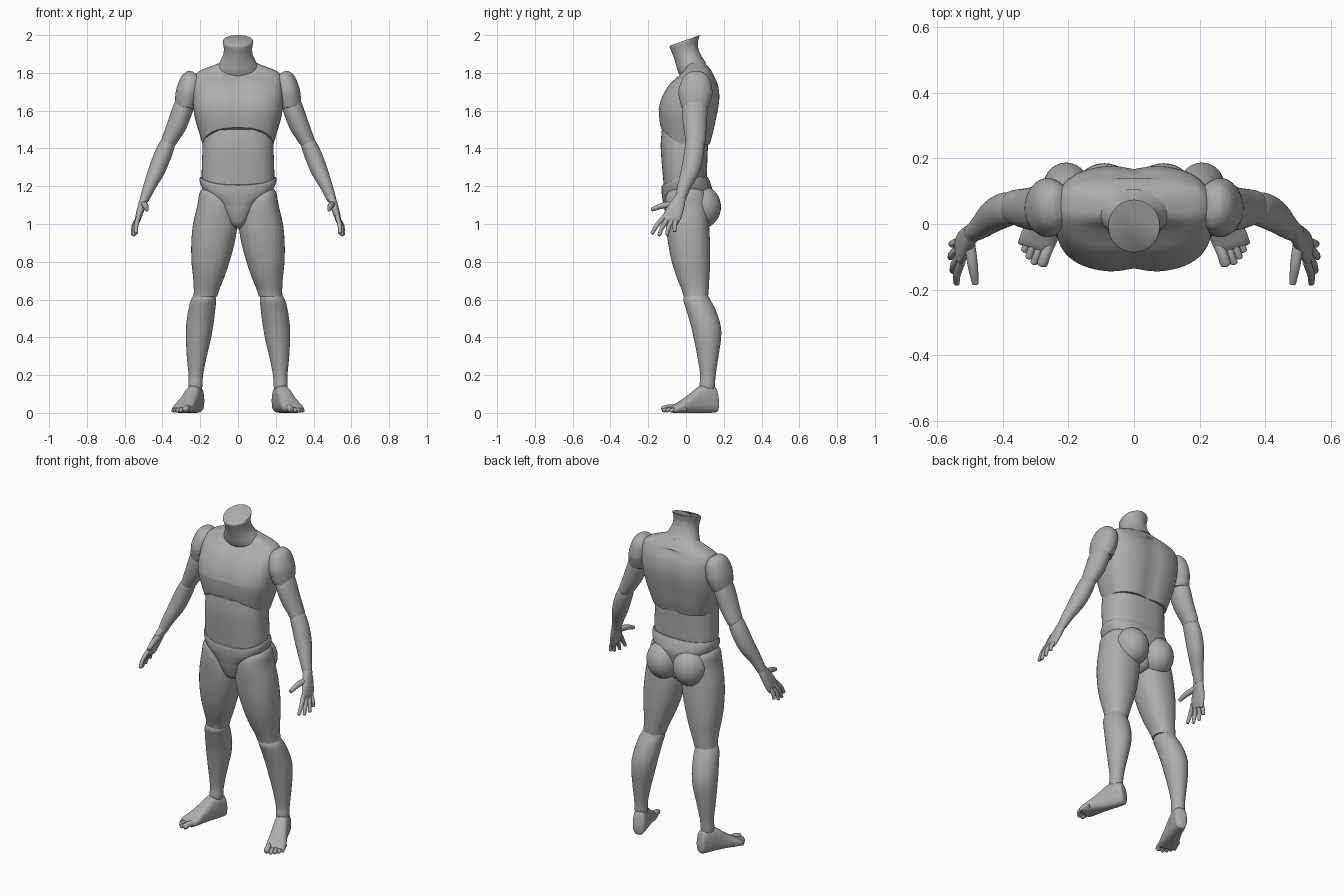
import bpy, bmesh, math
from mathutils import Vector as V

grey = bpy.data.materials.new("mannequin grey")
grey.diffuse_color = (0.42, 0.42, 0.42, 1)


def spline(p, steps):
    """Catmull-Rom through a list of vectors."""
    out = []
    for i in range(len(p) - 1):
        a, b, c, d = p[max(i - 1, 0)], p[i], p[i + 1], p[min(i + 2, len(p) - 1)]
        for k in range(steps):
            t = k / steps
            out.append(0.5 * (2 * b + (c - a) * t + (2 * a - 5 * b + 4 * c - d) * t * t
                              + (3 * b - a - 3 * c + d) * t ** 3))
    return out + [p[-1]]


def skin(name, rings, power=2.0, sides=40, steps=5, mirror=False, shape=None):
    """Loft rings (centre, half axis A, half axis B) into one closed smooth part."""
    rows = zip(*(spline([r[j] for r in rings], steps) for j in range(3)))
    bm = bmesh.new()
    loops = []
    for c, a, b in rows:
        loop = []
        for k in range(sides):
            t = 2 * math.pi * k / sides
            u, w = math.cos(t), math.sin(t)
            u = math.copysign(abs(u) ** (2 / power), u)
            w = math.copysign(abs(w) ** (2 / power), w)
            co = c + a * u + b * w
            loop.append(bm.verts.new(shape(co, u, w) if shape else co))
        loops.append(loop)
    for l0, l1 in zip(loops, loops[1:]):
        for k in range(sides):
            n = (k + 1) % sides
            bm.faces.new((l0[k], l0[n], l1[n], l1[k]))
    bm.faces.new(loops[0])
    bm.faces.new(loops[-1])
    bmesh.ops.recalc_face_normals(bm, faces=bm.faces)
    return finish(name, bm, mirror)


def finish(name, bm, mirror):
    me = bpy.data.meshes.new(name)
    bm.to_mesh(me)
    bm.free()
    me.materials.append(grey)
    ob = bpy.data.objects.new(name, me)
    bpy.context.collection.objects.link(ob)
    bpy.ops.object.select_all(action='DESELECT')
    ob.select_set(True)
    bpy.context.view_layer.objects.active = ob
    bpy.ops.object.shade_smooth_by_angle(angle=math.radians(50))
    if mirror:
        ob.modifiers.new("mirror", 'MIRROR')
    return ob


def level(x0, x1, yf, yb, zf, zb=None):
    """Ring across the body; front and back heights may differ."""
    zb = zf if zb is None else zb
    return (V(((x0 + x1) / 2, (yf + yb) / 2, (zf + zb) / 2)),
            V(((x1 - x0) / 2, 0, 0)), V((0, (yb - yf) / 2, (zb - zf) / 2)))


def tube(points):
    """Rings square to a path of (x, y, z, radius a, radius b)."""
    out = []
    for i, p in enumerate(points):
        t = (V(points[min(i + 1, len(points) - 1)][:3]) - V(points[max(i - 1, 0)][:3])).normalized()
        hint = V((1, 0, 0)) if abs(t.y) > 0.8 else V((0, 1, 0))
        a = hint.cross(t).normalized()
        out.append((V(p[:3]), a * p[3], t.cross(a) * p[4]))
    return out


def digit(name, a, b, r0, r1, bend):
    """Finger or toe with a rounded tip."""
    a, b = V(a), V(b)
    m = (a + b) / 2 + V(bend)
    d = (b - m).normalized()
    pts = [(*a, r0, r0), (*m, r0 * 0.95, r0 * 0.95)]
    for off, s in ((-1, 1), (-0.35, 0.9), (-0.08, 0.5), (0, 0.1)):
        pts.append((*(b + d * r1 * off), r1 * s, r1 * s))
    skin(name, tube(pts), sides=14, steps=3, mirror=True)


# Neck, with its slanted cut top
skin("neck", [level(-w, w, *r) for w, *r in (
    (.122, -.025, .105, 1.775, 1.855), (.102, -.042, .086, 1.805, 1.882),
    (.08, -.058, .068, 1.86, 1.92), (.075, -.072, .063, 1.9, 1.955),
    (.08, -.086, .069, 1.935, 1.988), (.078, -.084, .074, 1.945, 2.0))])


# Chest, with arched lower rim and shallow grooves on breastbone and spine
def chest_shape(co, u, w):
    co = co.copy()
    fade = max(0, 1 - (co.z - 1.42) / 0.2)
    co.z += 0.09 * fade * max(0, -w) ** 1.5
    if co.z < 1.8:
        co.y -= 0.012 * w * math.exp(-(co.x / 0.04) ** 2)
    return co


skin("chest", [level(-w, w, *r) for w, *r in (
    (.187, -.136, .128, 1.42), (.205, -.142, .145, 1.48), (.228, -.146, .162, 1.56),
    (.237, -.145, .174, 1.62), (.24, -.126, .179, 1.68), (.238, -.088, .17, 1.74),
    (.232, -.045, .152, 1.78), (.205, -.015, .135, 1.81), (.13, .0, .112, 1.84),
    (.07, .01, .09, 1.865))], power=2.8, sides=64, shape=chest_shape)

# Abdomen
skin("abdomen", [level(-w, w, *r) for w, *r in (
    (.185, -.115, .1, 1.16), (.192, -.122, .11, 1.25), (.19, -.13, .113, 1.34),
    (.187, -.134, .116, 1.42), (.18, -.128, .115, 1.5))], power=2.5, sides=56)


# Pelvis, its waist edge dipping at the front
def pelvis_shape(co, u, w):
    co = co.copy()
    co.z -= 0.045 * max(0, min(1, (co.z - 1.1) / 0.1)) * max(0, -w) ** 1.5
    return co


skin("pelvis", [level(-w, w, *r) for w, *r in (
    (.015, -.045, .06, .975), (.05, -.085, .1, 1.0), (.085, -.108, .115, 1.055),
    (.125, -.12, .13, 1.115), (.18, -.126, .14, 1.175), (.2, -.129, .13, 1.215),
    (.203, -.129, .12, 1.24), (.199, -.126, .115, 1.25))],
    power=2.4, sides=56, shape=pelvis_shape)

# Buttocks
bm = bmesh.new()
bmesh.ops.create_uvsphere(bm, u_segments=32, v_segments=20, radius=1)
for v in bm.verts:
    v.co = V((.09 + .098 * v.co.x, .085 + .1 * v.co.y, 1.09 + .112 * v.co.z))
finish("buttock", bm, True)

# Thighs and shins
skin("thigh", [level(*r) for r in (
    (.11, .175, -.05, .06, 1.2), (.06, .203, -.098, .1, 1.165), (.025, .215, -.112, .115, 1.1),
    (.005, .238, -.106, .122, 1.0), (.018, .247, -.095, .127, .9), (.045, .246, -.075, .128, .8),
    (.072, .238, -.05, .124, .72), (.1, .234, -.022, .12, .65), (.11, .236, -.012, .117, .615))],
    power=2.2, mirror=True)
skin("shin", [level(*r) for r in (
    (.125, .225, .0, .11, .635), (.116, .248, -.014, .128, .6), (.12, .262, .0, .155, .55),
    (.13, .274, .024, .182, .47), (.142, .276, .04, .186, .4), (.165, .271, .06, .172, .3),
    (.185, .262, .075, .157, .2), (.188, .263, .072, .153, .145), (.195, .256, .08, .15, .115))],
    mirror=True)

# Feet, turned outwards, from heel to ball
ANKLE, TURN = V((.228, .11, 0)), math.radians(20)
FWD = V((math.sin(TURN), -math.cos(TURN), 0))
OUT = V((math.cos(TURN), math.sin(TURN), 0))


def foot_point(u, v, z):
    return ANKLE + OUT * u + FWD * v + V((0, 0, z))


skin("foot", [(foot_point((u0 + u1) / 2, v, (z0 + z1) / 2), OUT * (u1 - u0) / 2,
               V((0, 0, (z1 - z0) / 2))) for v, u0, u1, z0, z1 in (
    (-.063, -.015, .015, .03, .06), (-.057, -.03, .03, .008, .1), (-.043, -.036, .036, .002, .138),
    (0, -.041, .041, 0, .15), (.045, -.043, .044, 0, .138), (.1, -.046, .051, 0, .096),
    (.15, -.05, .06, 0, .062), (.185, -.047, .061, 0, .042), (.2, -.04, .054, .006, .03))],
    power=2.6, mirror=True)
for n, (u, v, r) in enumerate(((-.031, .243, .017), (-.006, .246, .011), (.015, .236, .011),
                               (.034, .221, .0105), (.051, .203, .01))):
    digit(f"toe_{n + 1}", foot_point(u, v - .07, r + .009), foot_point(u, v, r),
          r, r, (0, 0, .006))

# Arms
skin("shoulder", tube((
    (.232, .055, 1.802, .012, .02), (.236, .055, 1.795, .036, .045), (.246, .055, 1.765, .057, .074),
    (.262, .05, 1.7, .066, .09), (.275, .048, 1.645, .06, .08), (.28, .046, 1.615, .053, .07))),
    mirror=True)
skin("upper_arm", tube((
    (.275, .05, 1.66, .05, .06), (.295, .047, 1.6, .054, .067), (.325, .047, 1.52, .052, .062),
    (.355, .05, 1.46, .044, .055), (.37, .05, 1.43, .039, .051), (.377, .05, 1.415, .03, .042))),
    mirror=True)
skin("forearm", tube((
    (.362, .05, 1.45, .03, .042), (.375, .047, 1.42, .041, .05), (.4, .04, 1.36, .046, .053),
    (.432, .022, 1.28, .044, .049), (.468, -.01, 1.2, .033, .036), (.492, -.027, 1.14, .026, .028),
    (.497, -.03, 1.125, .022, .024))), mirror=True)

# Hands
skin("palm", tube((
    (.49, -.027, 1.15, .021, .026), (.503, -.04, 1.115, .021, .036), (.519, -.062, 1.065, .019, .046),
    (.53, -.08, 1.025, .015, .047), (.534, -.086, 1.005, .01, .04))), power=2.3, mirror=True)
for n, a, b in (("index", (.525, -.115, 1.04), (.54, -.182, .947)),
                ("middle", (.53, -.096, 1.03), (.552, -.145, .936)),
                ("ring", (.535, -.075, 1.02), (.559, -.102, .939)),
                ("little", (.535, -.053, 1.02), (.556, -.06, .957))):
    digit(n + "_finger", a, b, .0125, .0095, (.006, -.004, .002))
digit("thumb", (.5, -.06, 1.105), (.482, -.185, 1.075), .017, .011, (0, 0, .008))
